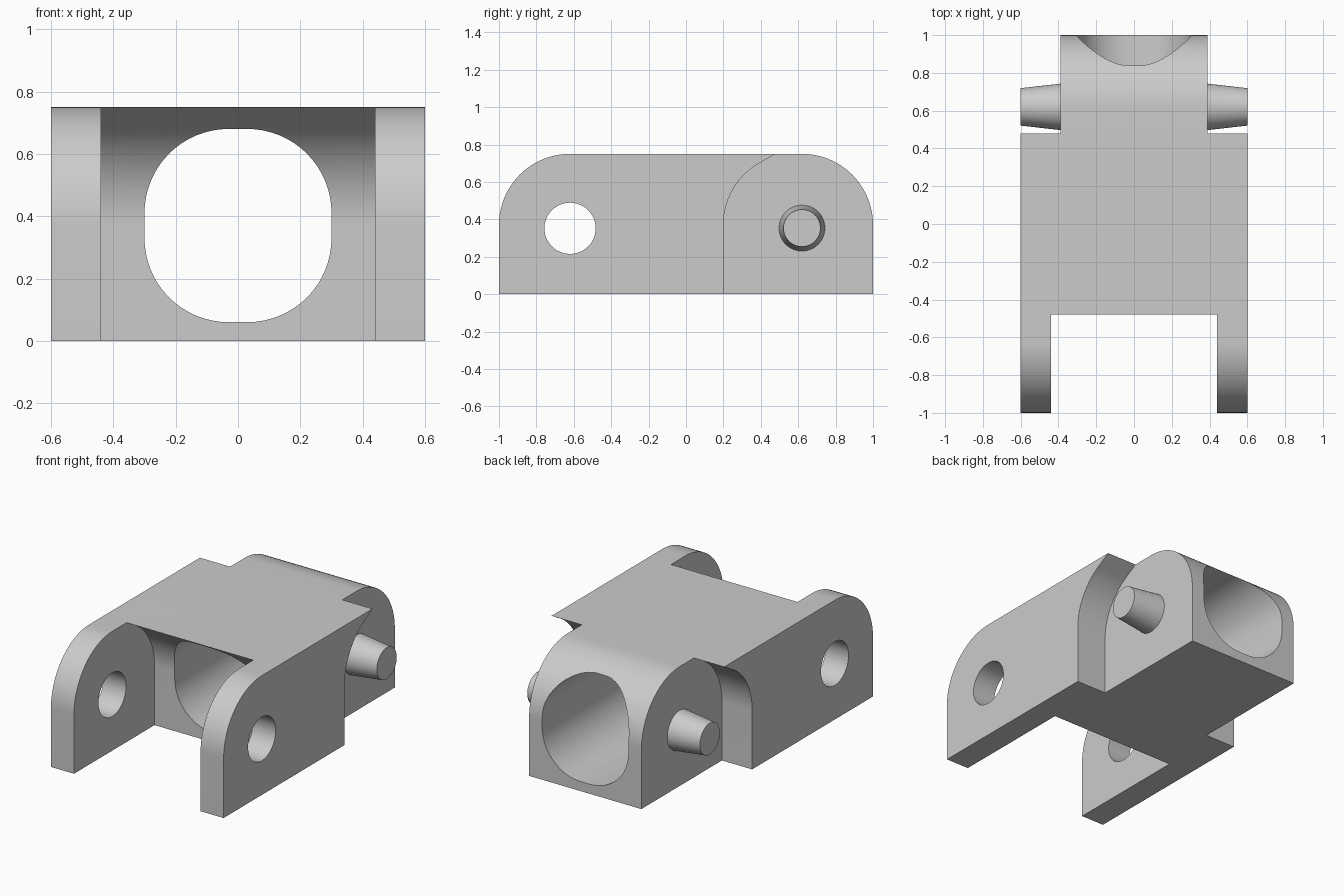
import bpy, bmesh, math
from mathutils import Matrix, Vector

cube = bpy.data.objects.get("Cube")
if cube:
    bpy.data.objects.remove(cube, do_unlink=True)

# Single plain grey
grey = bpy.data.materials.new("plain grey")
grey.use_nodes = True
COLOR = (0.6, 0.6, 0.6, 1)
grey.diffuse_color = COLOR
grey.node_tree.nodes["Principled BSDF"].inputs["Base Color"].default_value = COLOR

TOP, RADIUS, AXLE = 0.75, 0.38, 0.62
SPRING = TOP - RADIUS          # height where the rounded ends begin


def arc(cy, cz, r, start, end, steps=24):
    angles = [math.radians(start + (end - start) * i / steps) for i in range(steps + 1)]
    return [(cy + r * math.cos(a), cz + r * math.sin(a)) for a in angles]


def finish(name, bm):
    bmesh.ops.recalc_face_normals(bm, faces=bm.faces[:])
    mesh = bpy.data.meshes.new(name)
    bm.to_mesh(mesh)
    bm.free()
    mesh.materials.append(grey)
    obj = bpy.data.objects.new(name, mesh)
    bpy.context.collection.objects.link(obj)
    return obj


def extrude(name, points, axis, low, high):
    """Sweep a closed (horizontal, z) outline along the x or y axis."""
    bm = bmesh.new()
    place = (lambda p: (low, p[0], p[1])) if axis == "x" else (lambda p: (p[0], low, p[1]))
    face = bm.faces.new([bm.verts.new(place(p)) for p in points])
    moved = bmesh.ops.extrude_face_region(bm, geom=[face])["geom"]
    step = Vector((high - low, 0, 0) if axis == "x" else (0, high - low, 0))
    bmesh.ops.translate(bm, vec=step, verts=[g for g in moved if isinstance(g, bmesh.types.BMVert)])
    return finish(name, bm)


def smooth(obj):
    bpy.ops.object.select_all(action="DESELECT")
    obj.select_set(True)
    bpy.context.view_layer.objects.active = obj
    bpy.ops.object.shade_smooth_by_angle(angle=math.radians(25))


# Block with both upper ends rounded
outline = ([(-1, 0), (1, 0)] + arc(AXLE, SPRING, RADIUS, 0, 90)
           + arc(-AXLE, SPRING, RADIUS, 90, 180))
body = extrude("link_body", outline, "x", -0.6, 0.6)

# Clearance outline: upright wall, concave curve, then a straight lip
curve = arc(0.58, SPRING, RADIUS, 180, 120)
lip = (curve[-1][0] + 0.26, curve[-1][1] + 0.15)
clearance = [(0.2, -0.1)] + curve + [lip, (1.2, lip[1]), (1.2, -0.1)]
front_clearance = [(-y, z) for y, z in clearance]
cutters = [
    extrude("right_notch_cutter", clearance, "x", -0.7, -0.39),
    extrude("left_notch_cutter", clearance, "x", 0.39, 0.7),
    extrude("front_slot_cutter", front_clearance, "x", -0.44, 0.44),
]

# Lengthwise rounded opening
r = 0.27
opening = []
for sx, sz, start in ((1, 1, 0), (-1, 1, 90), (-1, -1, 180), (1, -1, 270)):
    opening += arc(sx * 0.03, SPRING + sz * 0.04, r, start, start + 90, 16)
cutters.append(extrude("opening_cutter", opening, "y", -1.2, 1.2))

# Axle holes through the front cheeks
hole = arc(-AXLE, 0.352, 0.137, 0, 360, 48)[:-1]
cutters.append(extrude("axle_hole_cutter", hole, "x", -0.8, 0.8))

for cutter in cutters:
    cutter.hide_render = True
    mod = body.modifiers.new(cutter.name, "BOOLEAN")
    mod.operation = "DIFFERENCE"
    mod.solver = "EXACT"
    mod.object = cutter
bpy.context.view_layer.objects.active = body
body.select_set(True)
for cutter in cutters:
    bpy.ops.object.modifier_apply(modifier=cutter.name)
for cutter in cutters:
    bpy.data.objects.remove(cutter, do_unlink=True)
smooth(body)

# Tapered pins on the rear tongue
for side, name in ((1, "left_pin"), (-1, "right_pin")):
    bm = bmesh.new()
    turn = Matrix.Rotation(side * math.pi / 2, 4, "Y")
    spot = Matrix.Translation((side * 0.49, AXLE, 0.353))
    bmesh.ops.create_cone(bm, cap_ends=True, segments=48, radius1=0.124, radius2=0.099,
                          depth=0.22, matrix=spot @ turn)
    smooth(finish(name, bm))
